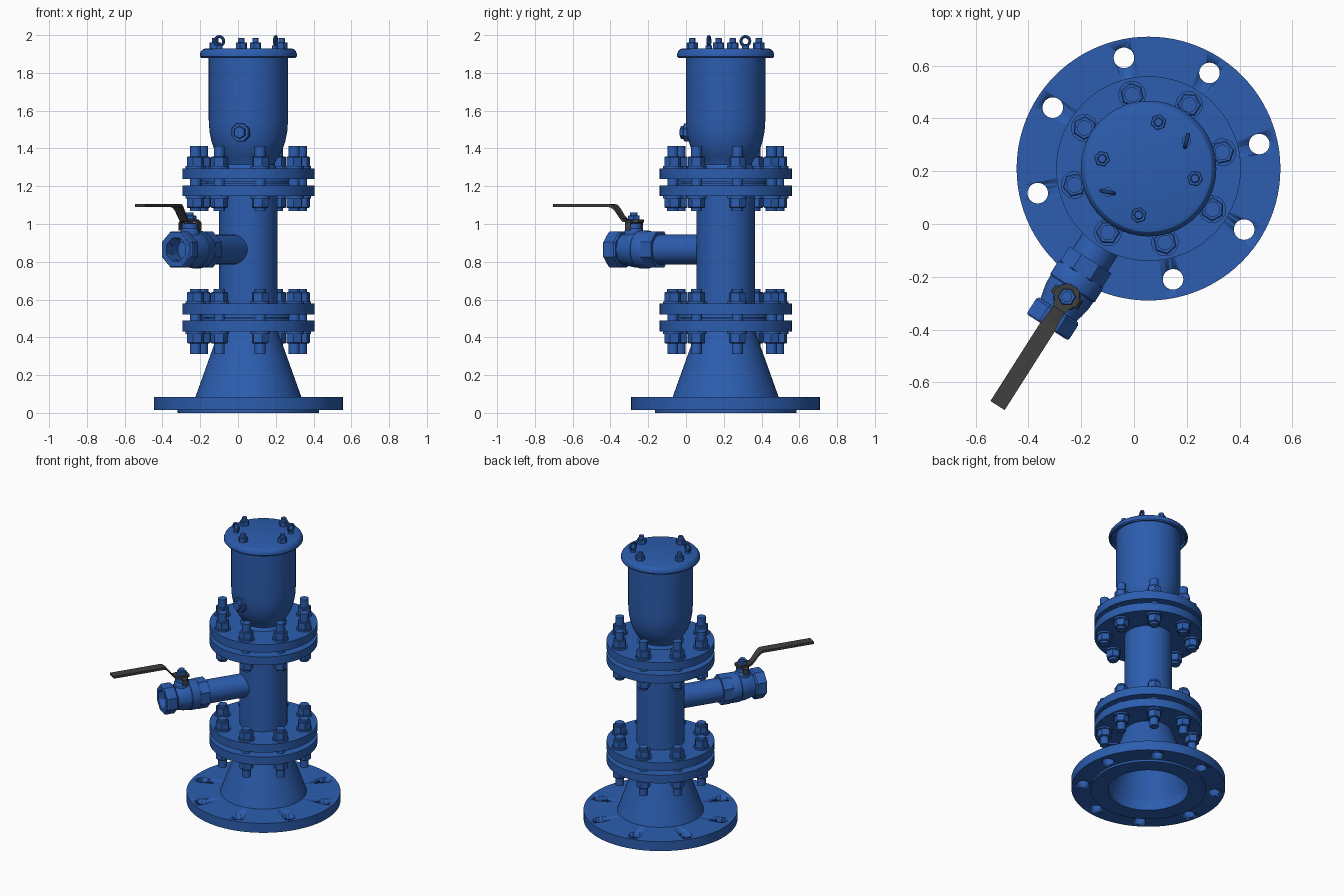
import bpy, bmesh
from math import pi, cos, sin, radians
from mathutils import Matrix, Vector

if "Cube" in bpy.data.objects:
    bpy.data.objects.remove(bpy.data.objects["Cube"])

CX, CY = 0.055, 0.21          # main vertical axis
A0 = 12.5                     # angular offset of bolt circles
AXIS = Matrix.Translation((CX, CY, 0))


def material(name, col):
    m = bpy.data.materials.new(name)
    m.diffuse_color = (*col, 1)
    m.use_nodes = True
    m.node_tree.nodes["Principled BSDF"].inputs["Base Color"].default_value = m.diffuse_color
    return m


BLUE = material("blue_paint", (0.025, 0.11, 0.43))
DARK = material("dark_grey", (0.05, 0.05, 0.05))


def rz(deg):
    return Matrix.Rotation(radians(deg), 4, 'Z')


RY = Matrix.Rotation(pi / 2, 4, 'Y')


def at(r, deg, z=0):
    """Matrix at polar position about the main axis, local x pointing outward."""
    return AXIS @ rz(deg) @ Matrix.Translation((r, 0, z))


def lathe(bm, prof, n=64, M=AXIS, closed=False, phase=0.0):
    """Revolve (radius, height) points about local z."""
    rings = []
    for r, z in prof:
        if r == 0:
            rings.append([bm.verts.new(M @ Vector((0, 0, z)))] * n)
        else:
            rings.append([bm.verts.new(M @ Vector((r * cos(2 * pi * (i + phase) / n),
                                                   r * sin(2 * pi * (i + phase) / n), z)))
                          for i in range(n)])
    pairs = list(zip(rings, rings[1:]))
    if closed:
        pairs.append((rings[-1], rings[0]))
    for a, b in pairs:
        for i in range(n):
            j = (i + 1) % n
            vs = list(dict.fromkeys([a[i], a[j], b[j], b[i]]))
            if len(vs) > 2:
                bm.faces.new(vs)


def cyl(bm, r, z0, z1, n=24, M=AXIS, ch=0.0, phase=0.0):
    """Capped cylinder or prism with optional chamfer at z1."""
    s = 1 if z1 > z0 else -1
    p = [(0, z0), (r, z0), (r, z1 - s * ch)]
    if ch:
        p.append((r - ch, z1))
    lathe(bm, p + [(0, z1)], n, M, phase=phase)


def finish(bm, name, mat=BLUE):
    bmesh.ops.recalc_face_normals(bm, faces=bm.faces)
    me = bpy.data.meshes.new(name)
    bm.to_mesh(me)
    bm.free()
    ob = bpy.data.objects.new(name, me)
    bpy.context.collection.objects.link(ob)
    me.materials.append(mat)
    bpy.ops.object.select_all(action='DESELECT')
    ob.select_set(True)
    bpy.context.view_layer.objects.active = ob
    bpy.ops.object.shade_smooth_by_angle(angle=radians(30))
    return ob


def turned(name, prof, closed=False, n=64, M=AXIS):
    bm = bmesh.new()
    lathe(bm, prof, n, M, closed)
    return finish(bm, name)


# base flange with raised face underneath and eight drilled holes
base = turned("base_flange", [(0.26, 0), (0.375, 0), (0.375, 0.015), (0.5, 0.015),
                              (0.5, 0.083), (0.26, 0.083)], True, 96)
bm = bmesh.new()
for k in range(8):
    cyl(bm, 0.039, -0.1, 0.2, 32, at(0.43, A0 + 45 * k))
cutter = finish(bm, "hole_cutter")
cutter.hide_render = True
bpy.context.view_layer.objects.active = base
mod = base.modifiers.new("holes", 'BOOLEAN')
mod.object = cutter
mod.solver = 'EXACT'
bpy.ops.object.modifier_apply(modifier="holes")
bpy.data.objects.remove(cutter)

# reducer cone and main pipe, both hollow
turned("reducer_cone", [(0.282, 0.08), (0.155, 0.435), (0.13, 0.435), (0.262, 0.06)], True)
turned("main_pipe", [(0.155, 0.57), (0.155, 1.15), (0.13, 1.15), (0.13, 0.57)], True)

# two flange pairs; raised faces meet the gap
for tag, z in (("lower", 0.43), ("upper", 1.147)):
    bore = 0.13
    turned(tag + "_flange_bottom", [(bore, z), (0.35, z), (0.35, z + 0.058), (0.25, z + 0.058),
                                    (0.25, z + 0.07), (bore, z + 0.07)], True, 96)
    turned(tag + "_gasket", [(bore, z + 0.068), (0.22, z + 0.068), (0.22, z + 0.078),
                             (bore, z + 0.078)], True)
    turned(tag + "_flange_top", [(bore, z + 0.076), (0.25, z + 0.076), (0.25, z + 0.09),
                                 (0.35, z + 0.09), (0.35, z + 0.148), (bore, z + 0.148)], True, 96)


# flange bolts: head on one side, nut with long stud on the other
def flange_bolts(name, z_head, z_nut):
    s = 1 if z_nut > z_head else -1
    bm = bmesh.new()
    for k in range(8):
        M = at(0.287, A0 + 45 * k)
        cyl(bm, 0.029, z_head, z_nut + s * 0.118, 24, M)
        for z, d in ((z_head, -s), (z_nut, s)):
            cyl(bm, 0.052, z, z + d * 0.012, 24, M)
            cyl(bm, 0.046, z + d * 0.012, z + d * 0.062, 6, M, 0.005)
        cyl(bm, 0.03, z_head - s * 0.06, z_head - s * 0.077, 24, M)
    finish(bm, name)


flange_bolts("lower_flange_bolts", 0.578, 0.43)
flange_bolts("upper_flange_bolts", 1.147, 1.295)

# vessel with rounded bottom, and lid with rolled lip
turned("vessel", [(0, 1.225), (0.15, 1.225), (0.15, 1.295), (0.137, 1.315), (0.145, 1.335),
                  (0.165, 1.363), (0.183, 1.4), (0.196, 1.44), (0.206, 1.49), (0.21, 1.55),
                  (0.21, 1.91), (0, 1.91)])
turned("lid", [(0, 1.9), (0.238, 1.9), (0.243, 1.882), (0.25, 1.88), (0.257, 1.888), (0.257, 1.9),
               (0.251, 1.915), (0.24, 1.926), (0.225, 1.93), (0, 1.93)])

# lid bolts
bm = bmesh.new()
for k in range(4):
    M = at(0.18, 78 + 90 * k)
    cyl(bm, 0.031, 1.925, 1.962, 6, M, 0.003)
    cyl(bm, 0.017, 1.96, 1.985, 20, M, 0.003)
finish(bm, "lid_bolts")

# lifting eyes
for k, (pos, ax) in enumerate(((36, -14), (210, 77))):
    bm = bmesh.new()
    M = at(0.178, pos)
    cyl(bm, 0.018, 1.925, 1.945, 20, M)
    ring = [(0.024 + 0.008 * cos(t * pi / 5), 0.008 * sin(t * pi / 5)) for t in range(10)]
    R = Matrix.Translation(M @ Vector((0, 0, 1.968))) @ rz(ax) @ RY
    lathe(bm, ring, 32, R, True)
    finish(bm, f"lifting_eye_{k + 1}")

# side plug on the vessel
bm = bmesh.new()
M = at(0, -101.5, 1.485) @ RY
cyl(bm, 0.052, 0.17, 0.222, 8, M, 0.004, 0.5)
cyl(bm, 0.034, 0.22, 0.243, 6, M, 0.003)
finish(bm, "vessel_plug")

# side branch: local z runs outward, local -x is up
YAW, ZB = -122.5, 0.865
B = at(0, YAW, ZB) @ RY
turned("branch_pipe", [(0, 0.1), (0.079, 0.1), (0.079, 0.46), (0, 0.46)], M=B)

# ball valve body
turned("valve_body", [(0, 0.46), (0.09, 0.46), (0.1, 0.485), (0.1, 0.535), (0.096, 0.54),
                      (0.094, 0.575), (0.087, 0.61), (0.08, 0.635), (0.08, 0.66),
                      (0.06, 0.66), (0.06, 0.6), (0, 0.6)], M=B)
bm = bmesh.new()
cyl(bm, 0.102, 0.41, 0.48, 8, B, 0.006, 0.5)
finish(bm, "valve_inlet_nut")
bm = bmesh.new()
lathe(bm, [(0.062, 0.635), (0.094, 0.635), (0.102, 0.645), (0.102, 0.705), (0.096, 0.713),
           (0.066, 0.713)], 8, B, True, 0.5)
finish(bm, "valve_outlet_nut")
turned("valve_outlet_lining", [(0.064, 0.63), (0.082, 0.63), (0.082, 0.7135), (0.064, 0.7135)],
       True, 48, B)

# valve stem and its nut
S = at(0.576, YAW)
turned("valve_bonnet", [(0, 0.9), (0.055, 0.9), (0.05, 0.965), (0.042, 0.975), (0.042, 1.003),
                        (0.02, 1.005), (0.02, 1.06), (0, 1.06)], n=32, M=S)
bm = bmesh.new()
cyl(bm, 0.034, 1.024, 1.045, 6, S, 0.003)
finish(bm, "stem_nut")


# lever: flat strip swept along (distance, height, half width)
def strip(bm, pts, M, th=0.016):
    secs = [[bm.verts.new(M @ Vector((d, s * w, z + h)))
             for s, h in ((-1, 0), (1, 0), (1, th), (-1, th))] for d, z, w in pts]
    for a, b in zip(secs, secs[1:]):
        for i in range(4):
            j = (i + 1) % 4
            bm.faces.new((a[i], a[j], b[j], b[i]))
    bm.faces.new(secs[0])
    bm.faces.new(secs[-1])


bm = bmesh.new()
L = at(0, YAW)
strip(bm, [(0.53, 1.008, 0.028), (0.55, 1.008, 0.04), (0.6, 1.008, 0.04), (0.632, 1.012, 0.026),
           (0.65, 1.03, 0.026), (0.68, 1.07, 0.028), (0.7, 1.087, 0.031),
           (0.72, 1.09, 0.032), (1.065, 1.09, 0.032)], L)
# stop tabs bent down on both sides
X = at(0.576, YAW) @ rz(90)
for s in (-1, 1):
    strip(bm, [(s * 0.03, 1.008, 0.018), (s * 0.05, 1.006, 0.018), (s * 0.06, 0.994, 0.018),
               (s * 0.061, 0.965, 0.018)], X, 0.013)
finish(bm, "valve_lever", DARK)
